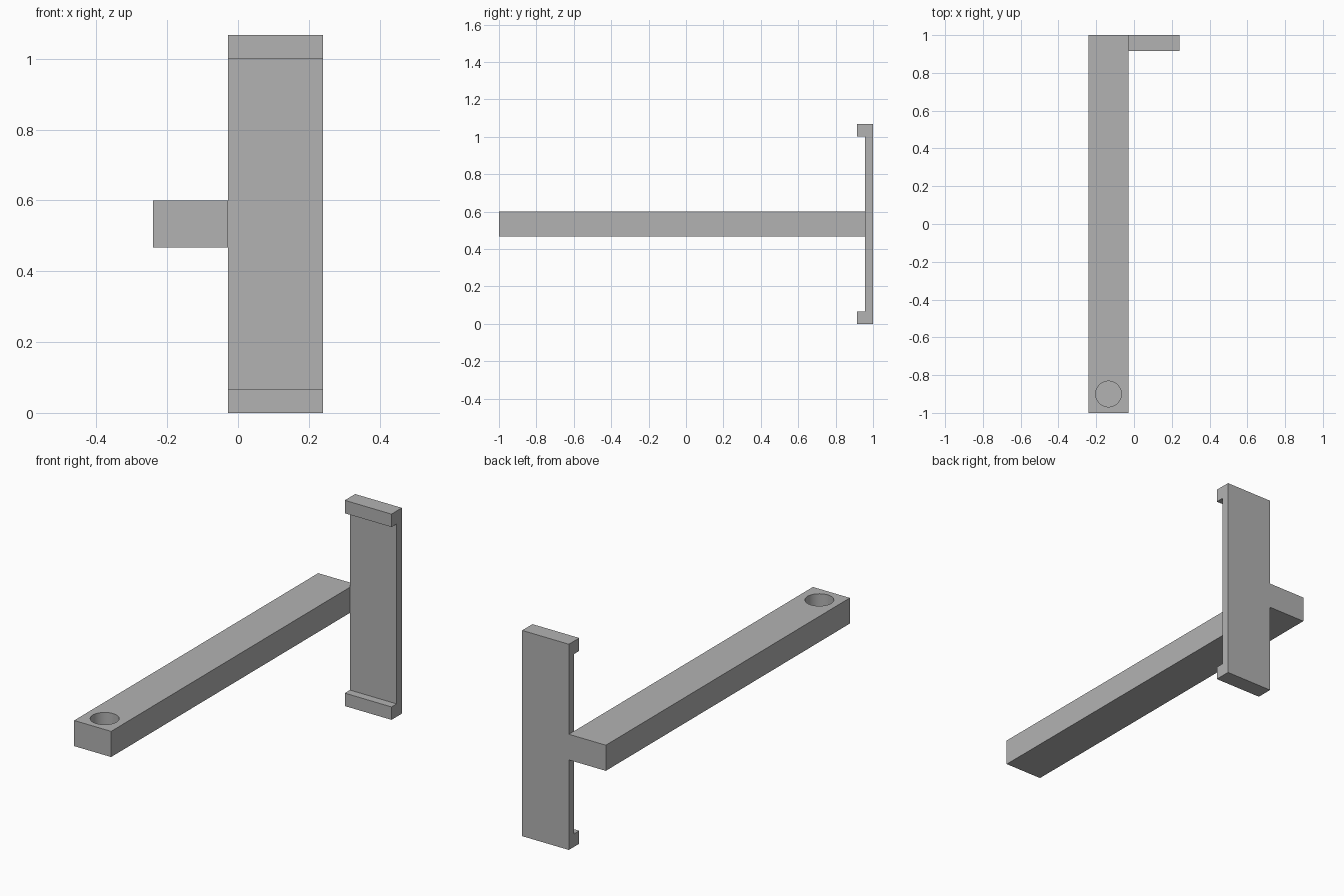
import bpy
import bmesh

cube = bpy.data.objects.get("Cube")
if cube:
    bpy.data.objects.remove(cube, do_unlink=True)

grey = bpy.data.materials.new("plain grey")
grey.use_nodes = True
colour = (0.448, 0.448, 0.448, 1)
grey.diffuse_color = colour
grey.node_tree.nodes["Principled BSDF"].inputs["Base Color"].default_value = colour


def extrude_profile(name, points, vector):
    """Make a solid by sweeping a flat outline along a vector."""
    bm = bmesh.new()
    face = bm.faces.new([bm.verts.new(p) for p in points])
    swept = bmesh.ops.extrude_face_region(bm, geom=[face], use_keep_orig=True)
    moved = [v for v in swept["geom"] if isinstance(v, bmesh.types.BMVert)]
    bmesh.ops.translate(bm, verts=moved, vec=vector)
    bmesh.ops.recalc_face_normals(bm, faces=bm.faces)
    mesh = bpy.data.meshes.new(name)
    bm.to_mesh(mesh)
    bm.free()
    mesh.materials.append(grey)
    obj = bpy.data.objects.new(name, mesh)
    bpy.context.collection.objects.link(obj)
    return obj


LEFT, SEAM, RIGHT = 0.24, -0.028, -0.24
HEIGHT, LIP = 1.067, 0.067
BACK, WALL, HOOK = 1.0, 0.957, 0.915

# Upright plate with a forward lip at each end
lower = [(HOOK, 0), (HOOK, LIP), (WALL, LIP)]
upper = [(y, HEIGHT - z) for y, z in reversed(lower)]
outline = [(BACK, 0)] + lower + upper + [(BACK, HEIGHT)]
extrude_profile("clip_plate", [(SEAM, y, z) for y, z in outline],
                (LEFT - SEAM, 0, 0))

# Long horizontal arm
arm = extrude_profile(
    "arm",
    [(RIGHT, -1, 0.467), (SEAM, -1, 0.467), (SEAM, -1, 0.6), (RIGHT, -1, 0.6)],
    (0, 2, 0))

# Blind round socket near the front end of the arm
bpy.ops.mesh.primitive_cylinder_add(vertices=64, radius=0.068, depth=0.2,
                                    location=(-0.135, -0.9, 0.6))
cutter = bpy.context.object
cutter.name = "socket_cutter"
cutter.data.materials.append(grey)
cutter.hide_render = True
cutter.hide_set(True)
socket = arm.modifiers.new("socket", "BOOLEAN")
socket.operation = "DIFFERENCE"
socket.solver = "EXACT"
socket.object = cutter

# Apply the cut and smooth the socket wall only
bpy.ops.object.select_all(action="DESELECT")
bpy.context.view_layer.objects.active = arm
arm.select_set(True)
bpy.ops.object.modifier_apply(modifier=socket.name)
bpy.ops.object.shade_smooth_by_angle()
bpy.data.objects.remove(cutter, do_unlink=True)
